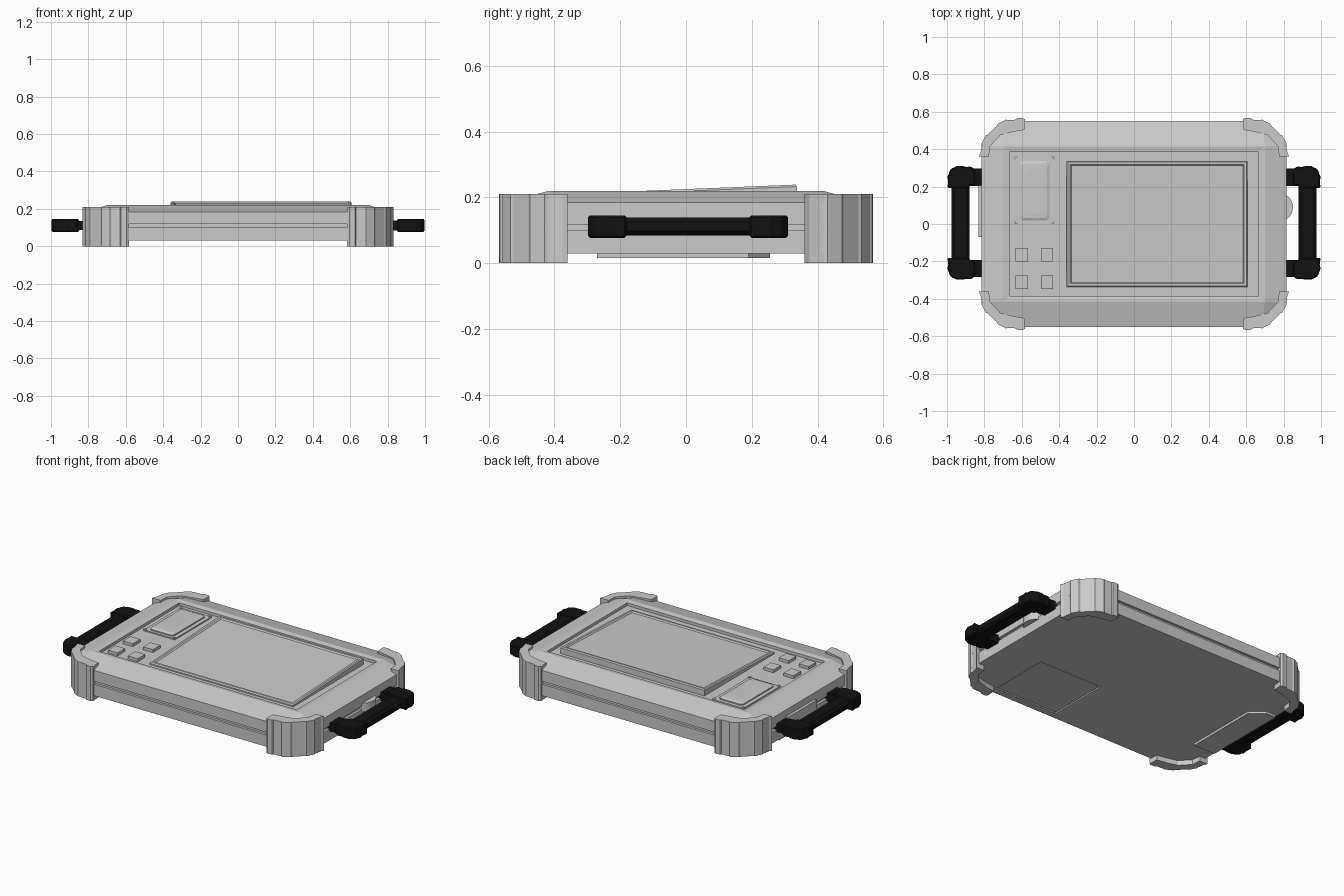
import bpy, bmesh, math

if "Cube" in bpy.data.objects:
    bpy.data.objects.remove(bpy.data.objects["Cube"])

black = bpy.data.materials.new("black_rubber")
black.diffuse_color = (0.006, 0.006, 0.006, 1)
black.use_nodes = True
black.node_tree.nodes["Principled BSDF"].inputs["Base Color"].default_value = black.diffuse_color


def loft(name, rings, mat=None, bevel=0, segs=2):
    """Bridge equal-length rings of points and cap both ends."""
    bm = bmesh.new()
    vs = [[bm.verts.new(p) for p in r] for r in rings]
    n = len(vs[0])
    for a, b in zip(vs, vs[1:]):
        for i in range(n):
            j = (i + 1) % n
            bm.faces.new((a[i], a[j], b[j], b[i]))
    bm.faces.new(vs[0][::-1])
    bm.faces.new(vs[-1])
    bmesh.ops.recalc_face_normals(bm, faces=bm.faces)
    me = bpy.data.meshes.new(name)
    bm.to_mesh(me)
    bm.free()
    ob = bpy.data.objects.new(name, me)
    bpy.context.collection.objects.link(ob)
    if mat:
        me.materials.append(mat)
    if bevel:
        m = ob.modifiers.new("bevel", 'BEVEL')
        m.width, m.segments = bevel, segs
    return ob


def rect(x0, x1, y0, y1, z, slope=0, c=0):
    """Rectangle ring, optional corner chamfer c and tilt along y."""
    if c:
        p = [(x0 + c, y0), (x1 - c, y0), (x1, y0 + c), (x1, y1 - c),
             (x1 - c, y1), (x0 + c, y1), (x0, y1 - c), (x0, y0 + c)]
    else:
        p = [(x0, y0), (x1, y0), (x1, y1), (x0, y1)]
    return [(x, y, z + slope * y) for x, y in p]


def box(name, x0, x1, y0, y1, z0, z1, **kw):
    return loft(name, [rect(x0, x1, y0, y1, z0), rect(x0, x1, y0, y1, z1)], **kw)


def extrude(name, pts, z0, z1, **kw):
    return loft(name, [[(x, y, z) for x, y in pts] for z in (z0, z1)], **kw)


# case: side groove, sloped shoulder, rim and recessed face
def ring(hx, hy, z, c):
    return rect(-hx, hx, -hy, hy, z, c=c)


body = loft("case", [
    ring(.815, .552, .03, .13), ring(.815, .552, .1, .13), ring(.8, .537, .1, .13),
    ring(.8, .537, .118, .13), ring(.815, .552, .118, .13), ring(.815, .552, .184, .13),
    ring(.70, .415, .22, .002), ring(.665, .385, .215, .002), ring(.665, .385, .198, .002)])

# battery hatch recess on the underside
cut = box("hatch_cutter", .135, .565, -.51, -.125, 0, .038)
cut.hide_render = True
cut.hide_viewport = True
m = body.modifiers.new("hatch", 'BOOLEAN')
m.operation, m.object, m.solver = 'DIFFERENCE', cut, 'EXACT'
box("battery_hatch", .141, .559, -.504, -.131, .033, .05)

# raised underside cover
extrude("underside_cover", [(-.805, -.27), (-.66, -.27), (-.66, .19), (-.74, .255), (-.805, .255)],
        .016, .04)

# ribbed corner bumpers
outer = [(.583, .56), (.595, .568), (.625, .566), (.63, .558), (.675, .555), (.685, .558),
         (.73, .534), (.735, .524), (.782, .478), (.792, .474), (.816, .43), (.813, .42),
         (.822, .375), (.831, .36)]
inner = [(.776, .36), (.77, .415), (.715, .475), (.65, .492), (.587, .503)]
for sx in (-1, 1):
    for sy in (-1, 1):
        extrude("corner_bumper", [(x * sx, y * sy) for x, y in outer + inner], 0, .21)

# tilted main screen with a sunken panel
s = .041
loft("main_screen", [
    rect(-.36, .607, -.337, .337, .19), rect(-.36, .607, -.337, .337, .219, s),
    rect(-.354, .601, -.331, .331, .225, s), rect(-.342, .589, -.319, .319, .225, s),
    rect(-.335, .582, -.312, .312, .218, s)])

# small side display
box("display_plate", -.637, -.428, .003, .357, .19, .205)
loft("display_bezel", [
    rect(-.613, -.452, .02, .336, .2, c=.014), rect(-.613, -.452, .02, .336, .212, c=.014),
    rect(-.60, -.465, .033, .323, .218, c=.014), rect(-.58, -.485, .06, .296, .22, c=.014)])
for x in (-.63, -.435):
    for y in (.008, .352):
        extrude("display_screw", [(x + .009 * math.cos(a * math.pi / 4),
                                   y + .009 * math.sin(a * math.pi / 4)) for a in range(8)],
                .2, .21)

# keypad
for x in (-.6, -.465):
    for y in (-.165, -.311):
        box("button", x - .033, x + .033, y - .036, y + .036, .19, .216)

# carry handles
arm = [(.80, .29), (.89, .29), (.89, .198), (.80, .198)]
knuckle = [(.85, .285), (.872, .302), (.9, .298), (.91, .304), (.95, .303), (.962, .296),
           (.975, .292), (.988, .275), (.99, .258), (.999, .25), (.993, .222), (.998, .187),
           (.88, .187), (.88, .2), (.85, .205)]
yc = .006
for sx in (-1, 1):
    h = .027
    prof = [(.88, -.014), (.894, -h), (.962, -h), (.976, -.014),
            (.976, .014), (.962, h), (.894, h), (.88, .014)]
    loft("handle_grip", [[(sx * x, yc + y, .111 + z) for x, z in prof] for y in (-.2, .2)],
         mat=black)
    for sy in (-1, 1):
        extrude("handle_arm", [(sx * x, yc + sy * y) for x, y in arm], .086, .136, mat=black)
        extrude("handle_knuckle", [(sx * x, yc + sy * y) for x, y in knuckle],
                .077, .145, mat=black, bevel=.006, segs=1)

# side fittings behind the handles
box("port_cover", -.832, -.79, -.07, .205, .075, .145)
dial = [(.79 + .06 * math.cos(a), .09 + .07 * math.sin(a))
        for a in (math.pi * (i / 12 - .5) for i in range(13))]
extrude("side_dial", dial, .085, .137)
